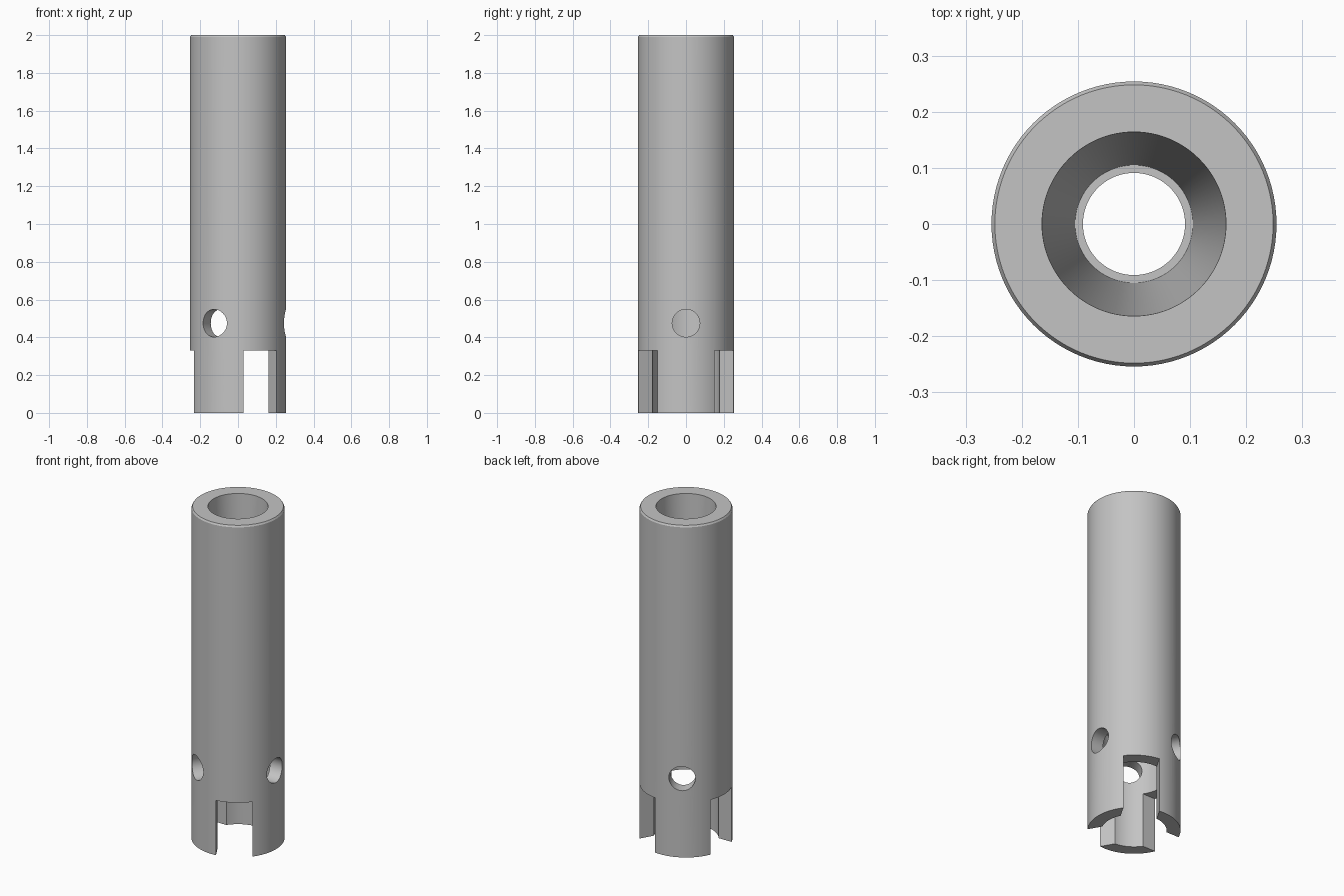
import bpy, bmesh, math
from mathutils import Matrix

cube = bpy.data.objects.get("Cube")
if cube:
    bpy.data.objects.remove(cube, do_unlink=True)

SEGMENTS = 96
OUTER, BORE = 0.254, 0.178

steel = bpy.data.materials.new("steel_grey")
steel.use_nodes = True
colour = (0.55, 0.55, 0.55, 1)
steel.diffuse_color = colour
steel.node_tree.nodes["Principled BSDF"].inputs["Base Color"].default_value = colour


def add_object(name, bm):
    bmesh.ops.recalc_face_normals(bm, faces=bm.faces)
    mesh = bpy.data.meshes.new(name)
    bm.to_mesh(mesh)
    bm.free()
    mesh.materials.append(steel)
    obj = bpy.data.objects.new(name, mesh)
    bpy.context.collection.objects.link(obj)
    return obj


def lathe(name, profile):
    """Revolve a closed (radius, height) profile around z."""
    bm = bmesh.new()
    verts = [bm.verts.new((r, 0, z)) for r, z in profile]
    edges = [bm.edges.new((v, verts[i - 1])) for i, v in enumerate(verts)]
    bmesh.ops.spin(bm, geom=verts + edges, axis=(0, 0, 1), cent=(0, 0, 0),
                   angle=math.tau, steps=SEGMENTS, use_merge=True)
    bmesh.ops.remove_doubles(bm, verts=bm.verts, dist=1e-5)
    return add_object(name, bm)


# Tube: chamfered rim, long tapered socket, small ledge, wide lower bore
body = lathe("tube_body", [
    (OUTER, 0), (OUTER, 1.99), (0.248, 2), (0.164, 2),
    (0.105, 0.8), (0.091, 0.8), (0.091, 0.66), (BORE, 0.66), (BORE, 0)])

# Cutters: three round cross holes and, between them, three open slots
cutters = []
for i in range(3):
    turn = Matrix.Rotation(i * math.tau / 3, 4, "Z")
    bm = bmesh.new()
    bmesh.ops.create_cone(
        bm, cap_ends=True, segments=48, radius1=0.073, radius2=0.073, depth=0.3,
        matrix=turn @ Matrix.Translation((0.25, 0, 0.475))
        @ Matrix.Rotation(math.pi / 2, 4, "Y"))
    cutters.append(add_object("hole_cutter", bm))

    turn = Matrix.Rotation(math.pi / 3 + i * math.tau / 3, 4, "Z")
    bm = bmesh.new()
    bmesh.ops.create_cube(
        bm, size=1, matrix=turn @ Matrix.Translation((0.24, 0, 0.115))
        @ Matrix.Diagonal((0.3, 0.2, 0.43, 1)))
    cutters.append(add_object("slot_cutter", bm))

bpy.ops.object.select_all(action="DESELECT")
body.select_set(True)
bpy.context.view_layer.objects.active = body
for cutter in cutters:
    cutter.hide_render = True
    mod = body.modifiers.new("cut", "BOOLEAN")
    mod.operation = "DIFFERENCE"
    mod.solver = "EXACT"
    mod.object = cutter
    bpy.ops.object.modifier_apply(modifier=mod.name)
    bpy.data.objects.remove(cutter, do_unlink=True)

bpy.ops.object.shade_smooth_by_angle(angle=math.radians(25))
